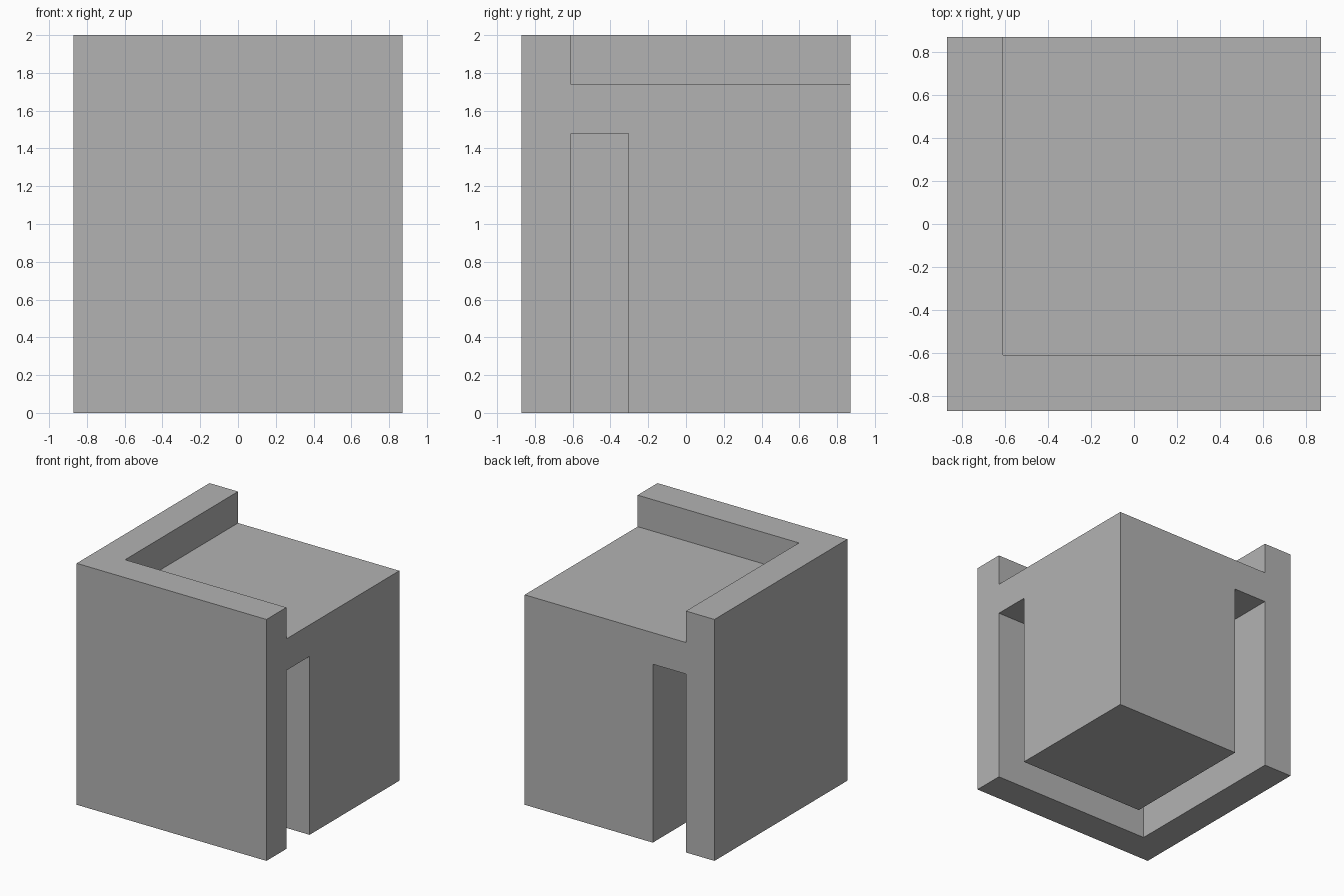
import bpy
import bmesh

if "Cube" in bpy.data.objects:
    bpy.data.objects.remove(bpy.data.objects["Cube"], do_unlink=True)

U = 2 / 23            # modular unit of the design
HALF = 10 * U         # half the footprint
WALL = -7 * U         # inner face of the two outer walls
CORE = -3.5 * U       # near face of the inner block
OUT = HALF + 0.2      # cutters overshoot the open sides
HEIGHT, SEAT, SLOT = 23 * U, 20 * U, 17 * U

grey = bpy.data.materials.new("plain grey")
grey.use_nodes = True
colour = (0.45, 0.45, 0.45, 1)
grey.diffuse_color = colour
grey.node_tree.nodes["Principled BSDF"].inputs["Base Color"].default_value = colour


def prism(name, outline, bottom, top):
    """Extrude a counter-clockwise footprint from bottom to top."""
    bm = bmesh.new()
    base = bm.faces.new([bm.verts.new((x, y, bottom)) for x, y in outline])
    grown = bmesh.ops.extrude_face_region(bm, geom=[base])["geom"]
    verts = [v for v in grown if isinstance(v, bmesh.types.BMVert)]
    bmesh.ops.translate(bm, verts=verts, vec=(0, 0, top - bottom))
    bmesh.ops.recalc_face_normals(bm, faces=bm.faces)
    mesh = bpy.data.meshes.new(name)
    bm.to_mesh(mesh)
    bm.free()
    mesh.materials.append(grey)
    obj = bpy.data.objects.new(name, mesh)
    bpy.context.collection.objects.link(obj)
    return obj


def square(low, high):
    return [(low, low), (high, low), (high, high), (low, high)]


# Solid block with the full outer size
body = prism("walled_block", square(-HALF, HALF), 0, HEIGHT)

# Recess above the seat, leaving two raised walls
recess = prism("seat_recess_cutter", square(WALL, OUT), SEAT, HEIGHT + 0.2)

# L-shaped channel separating the walls from the inner block
channel = prism("channel_cutter",
                [(WALL, WALL), (OUT, WALL), (OUT, CORE),
                 (CORE, CORE), (CORE, OUT), (WALL, OUT)], -0.2, SLOT)

# Carve both cutters out and discard them
bpy.context.view_layer.objects.active = body
for cutter in (recess, channel):
    cutter.hide_render = True
    cut = body.modifiers.new(cutter.name, "BOOLEAN")
    cut.operation = "DIFFERENCE"
    cut.solver = "EXACT"
    cut.object = cutter
    bpy.ops.object.modifier_apply(modifier=cut.name)
    bpy.data.objects.remove(cutter, do_unlink=True)
